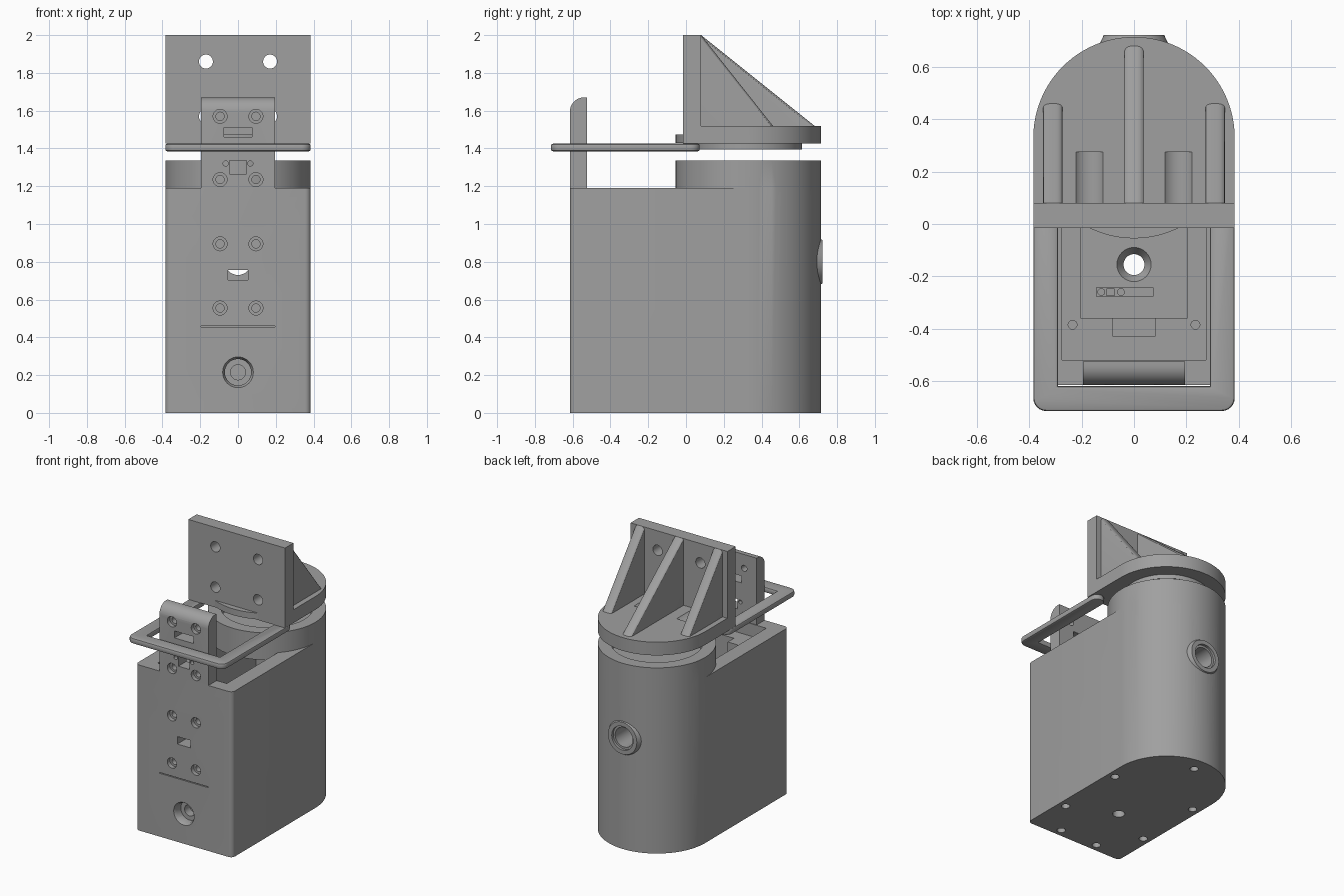
import bpy, bmesh, math
from mathutils import Matrix, Vector

if "Cube" in bpy.data.objects:
    bpy.data.objects.remove(bpy.data.objects["Cube"])

grey = bpy.data.materials.new("plain_grey")
grey.diffuse_color = (0.35, 0.35, 0.35, 1)
grey.use_nodes = True
grey.node_tree.nodes["Principled BSDF"].inputs["Base Color"].default_value = grey.diffuse_color


def finish(name, bm):
    bmesh.ops.recalc_face_normals(bm, faces=bm.faces)
    me = bpy.data.meshes.new(name)
    bm.to_mesh(me)
    bm.free()
    ob = bpy.data.objects.new(name, me)
    bpy.context.collection.objects.link(ob)
    me.materials.append(grey)
    return ob


def box(name, x0, x1, y0, y1, z0, z1):
    bm = bmesh.new()
    bmesh.ops.create_cube(bm, size=1)
    for v in bm.verts:
        v.co = Vector((x0 if v.co.x < 0 else x1, y0 if v.co.y < 0 else y1, z0 if v.co.z < 0 else z1))
    return finish(name, bm)


def cyl(name, x, y, z, r, depth, axis='Z', r2=None, seg=32):
    """Cylinder or cone starting at (x, y, z) and running along +axis."""
    bm = bmesh.new()
    bmesh.ops.create_cone(bm, cap_ends=True, segments=seg, radius1=r,
                          radius2=r if r2 is None else r2, depth=depth,
                          matrix=Matrix.Translation((0, 0, depth / 2)))
    if axis == 'Y':
        bm.transform(Matrix.Rotation(-math.pi / 2, 4, 'X'))
    bm.transform(Matrix.Translation((x, y, z)))
    return finish(name, bm)


def prism(name, pts, a, b, axis='Z'):
    """Closed outline extruded from a to b; outline is xy for Z, yz for X."""
    bm = bmesh.new()
    place = (lambda p: (p[0], p[1], a)) if axis == 'Z' else (lambda p: (a, p[0], p[1]))
    f = bm.faces.new([bm.verts.new(place(p)) for p in pts])
    ext = bmesh.ops.extrude_face_region(bm, geom=[f])['geom']
    move = Vector((0, 0, b - a)) if axis == 'Z' else Vector((b - a, 0, 0))
    bmesh.ops.translate(bm, vec=move, verts=[v for v in ext if isinstance(v, bmesh.types.BMVert)])
    return finish(name, bm)


def arc(cx, cy, r, a0, a1, n):
    return [(cx + r * math.cos(math.radians(a0 + (a1 - a0) * i / n)),
             cy + r * math.sin(math.radians(a0 + (a1 - a0) * i / n))) for i in range(n + 1)]


def boolean(ob, others, op='DIFFERENCE'):
    bpy.context.view_layer.objects.active = ob
    for o in others:
        m = ob.modifiers.new("cut", 'BOOLEAN')
        m.operation, m.object, m.solver = op, o, 'EXACT'
        bpy.ops.object.modifier_apply(modifier=m.name)
        bpy.data.objects.remove(o)


def bevel(ob, width, seg, test):
    """Round the edges whose two end points satisfy the test."""
    bm = bmesh.new()
    bm.from_mesh(ob.data)
    es = [e for e in bm.edges if test(e.verts[0].co, e.verts[1].co)]
    bmesh.ops.bevel(bm, geom=es, offset=width, segments=seg, profile=0.5, affect='EDGES')
    bm.to_mesh(ob.data)
    bm.free()


def screw_holes(z, deep):
    """Pair of counterbored screw holes in the front."""
    out = []
    for x in (-0.095, 0.095):
        out += [cyl("c", x, -0.7, z, 0.037, 0.115, 'Y', seg=24),
                cyl("c", x, -0.7, z, 0.022, deep, 'Y', seg=20)]
    return out


W, CY = 0.385, 0.33

# Housing: straight front, round back, stepped cavity from above
body = prism("housing", arc(CY * 0, CY, W, 0, 180, 48)
             + arc(-W + 0.03, -0.585, 0.03, 180, 270, 5)
             + arc(W - 0.03, -0.585, 0.03, 270, 360, 5), 0, 1.19)
boolean(body, [box("c", -0.275, 0.275, -0.52, 0.1, 1.1, 1.3),
               box("c", -0.205, 0.205, -0.36, 0.5, 0.1, 1.3),
               box("c", -0.08, 0.08, -0.43, -0.3, 0.9, 1.3)])
boolean(body, [cyl("u", 0, CY, 1.14, W, 0.195, seg=96)], 'UNION')
# Rear port boss
boolean(body, [cyl("u", 0, 0.66, 0.8, 0.145, 0.063, 'Y', r2=0.115, seg=48)], 'UNION')
cuts = [cyl("c", 0, 0.4, 0.8, 0.07, 0.5, 'Y'),
        cyl("c", 0, 0.705, 0.8, 0.085, 0.1, 'Y'),
        cyl("c", 0, CY, 1.25, 0.3, 0.2, seg=64),
        # front slot, seam and dished lower hole
        box("c", -0.052, 0.052, -0.7, -0.3, 0.703, 0.757),
        box("c", -0.195, 0.195, -0.7, -0.605, 0.455, 0.461),
        cyl("c", 0, -0.63, 0.215, 0.09, 0.035, 'Y', r2=0.07),
        cyl("c", 0, -0.63, 0.215, 0.07, 0.08, 'Y'),
        cyl("c", 0, -0.63, 0.215, 0.04, 0.14, 'Y'),
        # drain through the floor
        cyl("c", 0, -0.155, -0.05, 0.04, 0.3),
        cyl("c", 0, -0.155, 0.06, 0.04, 0.041, r2=0.066)]
for x, y in ((0.33, 0.2), (0.33, -0.3), (0.15, -0.56)):
    cuts += [cyl("c", s * x, y, -0.05, 0.028, 0.11, seg=20) for s in (-1, 1)]
cuts.append(cyl("c", 0, 0.61, -0.05, 0.028, 0.11, seg=20))
cuts += [cyl("c", s * 0.235, -0.385, 1.0, 0.017, 0.2, seg=16) for s in (-1, 1)]
for z in (0.895, 0.555):
    cuts += screw_holes(z, 0.2)
boolean(body, cuts)

# Small slider on the cavity floor
slider = box("floor_slider", -0.145, 0.075, -0.278, -0.243, 0.09, 0.12)
boolean(slider, [cyl("c", x, -0.26, 0.105, 0.013, 0.1, seg=16) for x in (-0.125, -0.05)]
        + [box("c", -0.105, -0.075, -0.273, -0.248, 0.105, 0.2)])

# Front tab with a rounded top
tab = prism("front_tab", [(-0.525, 1.1), (-0.525, 1.67)]
            + arc(-0.54, 1.595, 0.075, 90, 180, 10)
            + [(-0.615, 1.19), (-0.6, 1.19), (-0.6, 1.1)], -0.195, 0.195, 'X')
boolean(tab, [box("c", -0.075, 0.075, -0.7, -0.4, 1.46, 1.51),
              box("c", -0.044, 0.044, -0.7, -0.4, 1.265, 1.335)]
        + [cyl("c", s * 0.065, -0.7, 1.32, 0.014, 0.3, 'Y', seg=16) for s in (-1, 1)]
        + screw_holes(1.57, 0.3) + screw_holes(1.235, 0.3))

# U-shaped guard frame
frame = prism("guard_frame",
              arc(-W + 0.05, -0.665, 0.05, 180, 270, 6) + arc(W - 0.05, -0.665, 0.05, 270, 360, 6)
              + arc(0.3375, 0.025, 0.0475, 0, 180, 10)
              + [(0.29, -0.62), (-0.29, -0.62)]
              + arc(-0.3375, 0.025, 0.0475, 0, 180, 10), 1.385, 1.425)
bevel(frame, 0.01, 2, lambda a, b: abs(a.z - b.z) < 1e-4)

# Turntable disc, front lip and bracket base
turntable = cyl("turntable_disc", 0, CY, 1.395, 0.285, 0.035, seg=64)
lip = cyl("bracket_lip", 0, CY, 1.43, W, 0.045, seg=96)
base = prism("bracket_base", arc(0, CY, W, 0, 180, 48) + [(-W, -0.015), (W, -0.015)], 1.425, 1.52)
boolean(base, [cyl("c", s * 0.17, 0.075, 1.57, 0.072, 0.2, 'Y') for s in (-1, 1)])

# Upright plate with four bolt holes
plate = box("bracket_plate", -W, W, -0.015, 0.08, 1.43, 2.0)
boolean(plate, [cyl("c", s * 0.17, -0.1, z, 0.037, 0.3, 'Y') for s in (-1, 1) for z in (1.57, 1.86)])

# Three sloped ribs with rounded tops
ribs = []
for name, x, end in (("rib_left", -0.31, 0.46), ("rib_middle", 0, 0.68), ("rib_right", 0.31, 0.46)):
    rib = prism(name, [(0.06, 1.5), (0.06, 2.0), (0.08, 2.0), (end, 1.52), (end, 1.5)],
                x - 0.037, x + 0.037, 'X')
    bevel(rib, 0.025, 4, lambda a, b: abs(a.x - b.x) < 1e-4 and abs(a.y - b.y) > 0.1
          and abs(a.z - b.z) > 0.1)
    ribs.append(rib)

# Smooth the curved walls, keep hard edges
bpy.ops.object.select_all(action='DESELECT')
for ob in bpy.context.collection.objects:
    ob.select_set(True)
bpy.context.view_layer.objects.active = body
bpy.ops.object.shade_smooth_by_angle(angle=math.radians(30))
